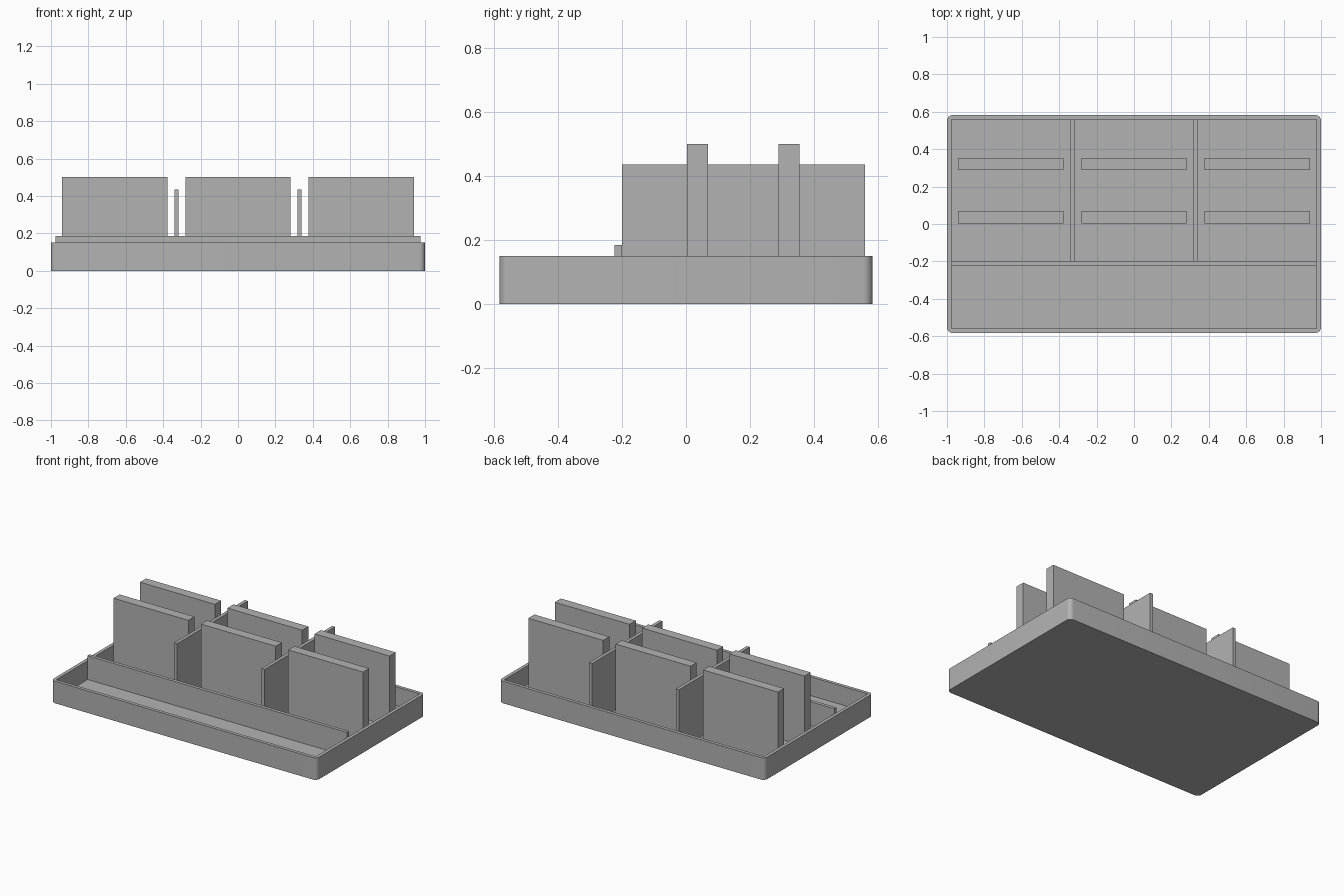
import bpy
import bmesh

if "Cube" in bpy.data.objects:
    bpy.data.objects.remove(bpy.data.objects["Cube"], do_unlink=True)

# Single plain grey
grey = bpy.data.materials.new("plain_grey")
grey.use_nodes = True
COLOUR = (0.45, 0.45, 0.45, 1)
grey.diffuse_color = COLOUR
grey.node_tree.nodes["Principled BSDF"].inputs["Base Color"].default_value = COLOUR


def box(name, x, y, z, corner=0.0):
    """Box from (min, max) ranges, with optional rounded vertical corners."""
    bm = bmesh.new()
    bmesh.ops.create_cube(bm, size=1)
    for v in bm.verts:
        for i, (lo, hi) in enumerate((x, y, z)):
            v.co[i] = lo if v.co[i] < 0 else hi
    if corner:
        upright = [e for e in bm.edges
                   if abs(e.verts[0].co.z - e.verts[1].co.z) > 0.01]
        bmesh.ops.bevel(bm, geom=upright, offset=corner, segments=8,
                        profile=0.5, affect='EDGES')
    mesh = bpy.data.meshes.new(name)
    bm.to_mesh(mesh)
    bm.free()
    mesh.materials.append(grey)
    obj = bpy.data.objects.new(name, mesh)
    bpy.context.collection.objects.link(obj)
    return obj


HALF_X, HALF_Y, RIM, WALL = 1.0, 0.582, 0.15, 0.023
IN_X, IN_Y = HALF_X - WALL, HALF_Y - WALL
FLOOR = WALL

# Tray: rounded block with a square-cornered hollow
tray = box("tray", (-HALF_X, HALF_X), (-HALF_Y, HALF_Y), (0, RIM), corner=0.03)
hollow = box("hollow_cutter", (-IN_X, IN_X), (-IN_Y, IN_Y), (FLOOR, RIM + 0.1))
hollow.hide_render = True
cut = tray.modifiers.new("hollow", 'BOOLEAN')
cut.operation = 'DIFFERENCE'
cut.solver = 'EXACT'
cut.object = hollow
bpy.context.view_layer.objects.active = tray
tray.select_set(True)
bpy.ops.object.modifier_apply(modifier=cut.name)
bpy.data.objects.remove(hollow, do_unlink=True)
bpy.ops.object.shade_smooth_by_angle()

# Low rail separating the front trough
box("front_rail", (-IN_X, IN_X), (-0.223, -0.2), (FLOOR, 0.185))

# Tall dividers between the three bays
for side, x in (("right", -0.329), ("left", 0.329)):
    box(f"{side}_divider", (x - 0.0115, x + 0.0115), (-0.2, IN_Y), (FLOOR, 0.435))

# Two upright slabs in each bay
for bay, x in (("right", -0.658), ("middle", 0), ("left", 0.658)):
    for row, y in (("front", 0.036), ("back", 0.321)):
        box(f"{bay}_{row}_slab", (x - 0.282, x + 0.282),
            (y - 0.033, y + 0.033), (FLOOR, 0.5))
